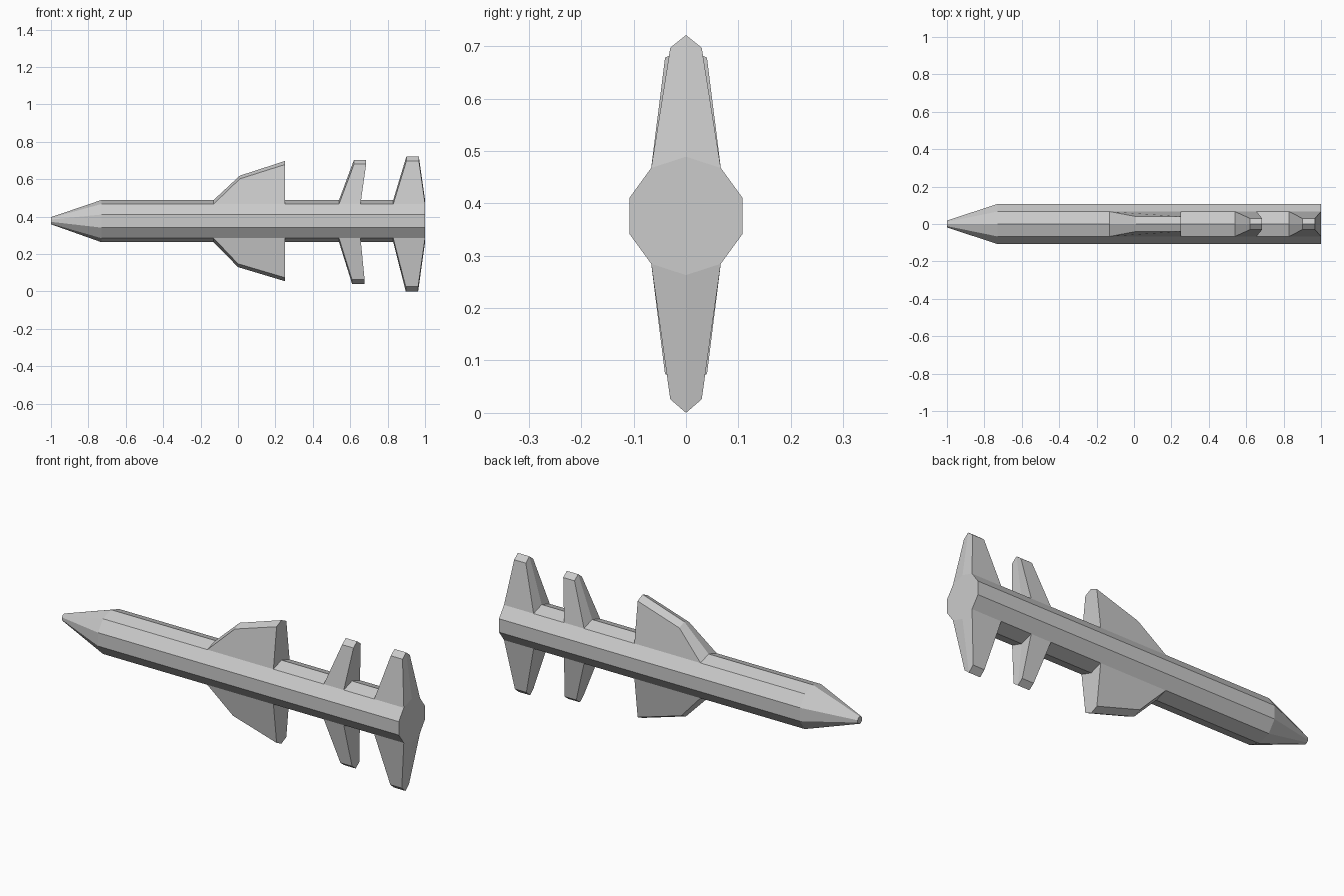
import bpy, bmesh
from math import sin, cos, radians

if "Cube" in bpy.data.objects:
    bpy.data.objects.remove(bpy.data.objects["Cube"])

SIDES, RADIUS, AXIS_Z = 10, 0.113, 0.376

# Hull stations along x: (x, radius, axis height)
stations = [(-1, 0.019, 0.378), (-0.73, RADIUS, AXIS_Z)]
stations += [(x, RADIUS, AXIS_Z) for x in (-0.13, 0.25, 0.54, 0.655, 0.83, 1)]

# Fins: hull segment -> tip (x, half width, shoulder z, ridge z) front and back
TOP, BOTTOM = 1, 6      # first decagon corner of the strip each fin grows from
fins = {
    (2, TOP): [(0.01, 0.04, 0.602, 0.619), (0.25, 0.04, 0.678, 0.697)],
    (2, BOTTOM): [(0.0, 0.04, 0.148, 0.130), (0.25, 0.04, 0.074, 0.055)],
    (4, TOP): [(0.62, 0.03, 0.680, 0.703), (0.685, 0.03, 0.680, 0.703)],
    (4, BOTTOM): [(0.61, 0.03, 0.063, 0.040), (0.677, 0.03, 0.063, 0.040)],
    (6, TOP): [(0.90, 0.03, 0.697, 0.721), (0.967, 0.03, 0.697, 0.721)],
    (6, BOTTOM): [(0.897, 0.03, 0.026, 0.0), (0.963, 0.03, 0.026, 0.0)],
}

bm = bmesh.new()


def ring(x, r, z):
    angles = [radians(18 + 36 * k) for k in range(SIDES)]
    return [bm.verts.new((x, r * cos(a), z + r * sin(a))) for a in angles]


def tip_row(x, w, shoulder, ridge, side):
    return [bm.verts.new((x, y * side, z))
            for y, z in ((w, shoulder), (0, ridge), (-w, shoulder))]


def quads(row_a, row_b):
    for k in range(len(row_a) - 1):
        bm.faces.new((row_a[k], row_a[k + 1], row_b[k + 1], row_b[k]))


# Faceted hull, left open where the fins grow out
rings = [ring(*s) for s in stations]
for s in range(len(rings) - 1):
    for k in range(SIDES):
        if not any((s, k - d) in fins for d in (0, 1)):
            n = (k + 1) % SIDES
            bm.faces.new((rings[s][k], rings[s][n], rings[s + 1][n], rings[s + 1][k]))
bm.faces.new(rings[0])
bm.faces.new(rings[-1])

# Ridged fins
for (s, k), (front, back) in fins.items():
    side = 1 if k == TOP else -1
    base_f, base_b = rings[s][k:k + 3], rings[s + 1][k:k + 3]
    tip_f, tip_b = tip_row(*front, side), tip_row(*back, side)
    quads(base_f, tip_f)
    quads(tip_f, tip_b)
    quads(tip_b, base_b)
    for e in (0, 2):
        bm.faces.new((base_f[e], tip_f[e], tip_b[e], base_b[e]))

bmesh.ops.recalc_face_normals(bm, faces=bm.faces)
mesh = bpy.data.meshes.new("finned_hull")
bm.to_mesh(mesh)
bm.free()
bpy.context.collection.objects.link(bpy.data.objects.new("finned_hull", mesh))
